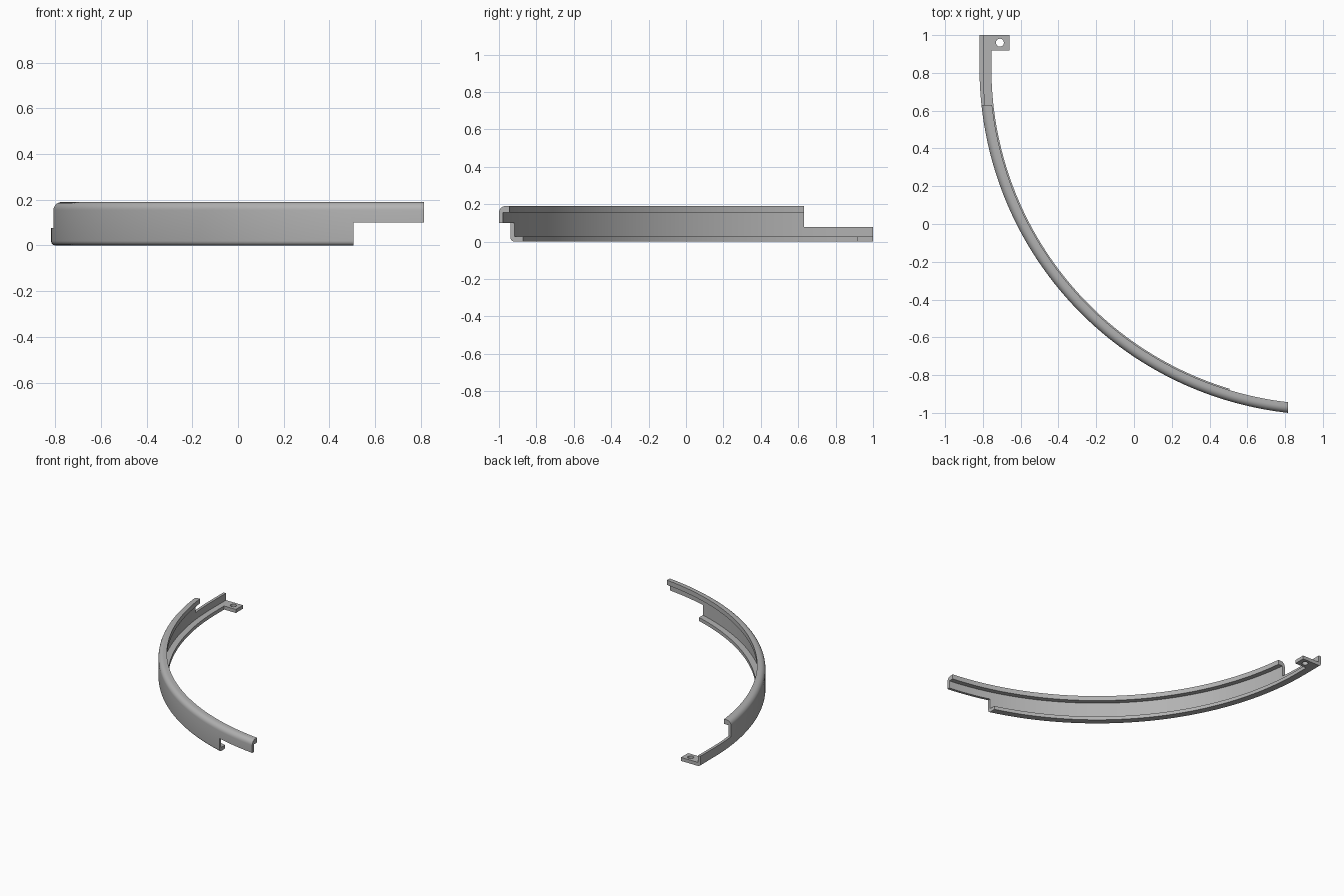
import bpy, bmesh, math

cube = bpy.data.objects.get("Cube")
if cube:
    bpy.data.objects.remove(cube, do_unlink=True)

# Arc of the rail seen from above
R, CX, CY = 1.836, 1.018, 0.825
X_END, Y_END = 0.815, 1.0
HEIGHT, STEPS = 0.19, 72

grey = bpy.data.materials.new("mid grey")
grey.use_nodes = True
grey.diffuse_color = (0.45, 0.45, 0.45, 1)
grey.node_tree.nodes["Principled BSDF"].inputs["Base Color"].default_value = grey.diffuse_color


def make_object(name, bm):
    bmesh.ops.recalc_face_normals(bm, faces=bm.faces)
    mesh = bpy.data.meshes.new(name)
    bm.to_mesh(mesh)
    bm.free()
    obj = bpy.data.objects.new(name, mesh)
    bpy.context.collection.objects.link(obj)
    mesh.materials.append(grey)
    return obj


def box(name, lo, hi):
    bm = bmesh.new()
    bmesh.ops.create_cube(bm, size=1)
    for v in bm.verts:
        v.co = [a + (c + 0.5) * (b - a) for a, b, c in zip(lo, hi, v.co)]
    return make_object(name, bm)


def cut(obj, cutter):
    cutter.hide_render = True
    cutter.hide_viewport = True
    mod = obj.modifiers.new(cutter.name, 'BOOLEAN')
    mod.operation = 'DIFFERENCE'
    mod.solver = 'EXACT'
    mod.object = cutter


def apply_and_shade(obj):
    # Bake the cuts, drop the cutters, then smooth the rounded faces
    bpy.context.view_layer.update()
    graph = bpy.context.evaluated_depsgraph_get()
    mesh = bpy.data.meshes.new_from_object(obj.evaluated_get(graph))
    cutters = [m.object for m in obj.modifiers]
    obj.modifiers.clear()
    obj.data = mesh
    for c in cutters:
        bpy.data.objects.remove(c, do_unlink=True)
    bpy.ops.object.select_all(action='DESELECT')
    obj.select_set(True)
    bpy.context.view_layer.objects.active = obj
    bpy.ops.object.shade_smooth_by_angle(angle=math.radians(25))


def fillet(r, z, start, n=6):
    # Quarter round on the outer side of the section: (inset, height)
    angles = [start - math.pi / 2 * i / n for i in range(n + 1)]
    return [(r + r * math.cos(a), z + r * math.sin(a)) for a in angles]


# C-shaped section: rounded outer wall, bottom lip, top lip
section = fillet(0.02, 0.02, math.pi * 1.5)
section += fillet(0.035, HEIGHT - 0.035, math.pi)
section += [(0.056, HEIGHT), (0.056, 0.155), (0.02, 0.155),
            (0.02, 0.026), (0.063, 0.026), (0.063, 0)]


def path_point(inset, step):
    r = R - inset
    if step < 0:
        return CX - r, Y_END
    t = math.acos((CX - X_END) / r) * step / STEPS
    return CX - r * math.cos(t), CY - r * math.sin(t)


# Curved rail with a straight start
bm = bmesh.new()
rings = [[bm.verts.new((*path_point(d, s), z)) for d, z in section]
         for s in range(-1, STEPS + 1)]
n = len(section)
for a, b in zip(rings, rings[1:]):
    for i in range(n):
        j = (i + 1) % n
        bm.faces.new((a[i], a[j], b[j], b[i]))
bm.faces.new(rings[0])
bm.faces.new(rings[-1])
rail = make_object("curved_rail", bm)

# Stepped ends: low at the back, high at the front
cut(rail, box("back_step_cutter", (-1.2, 0.63, 0.077), (-0.5, 1.2, 0.4)))
cut(rail, box("front_step_cutter", (0.505, -1.2, -0.2), (1.2, -0.6, 0.1)))
apply_and_shade(rail)

# Mounting tab with a screw hole
tab = box("mounting_tab", (-0.757, 0.918, 0), (-0.66, 1.0, 0.026))
bm = bmesh.new()
bmesh.ops.create_cone(bm, cap_ends=True, segments=32, radius1=0.021, radius2=0.021, depth=0.2)
hole = make_object("hole_cutter", bm)
hole.location = (-0.71, 0.96, 0)
cut(tab, hole)
apply_and_shade(tab)
